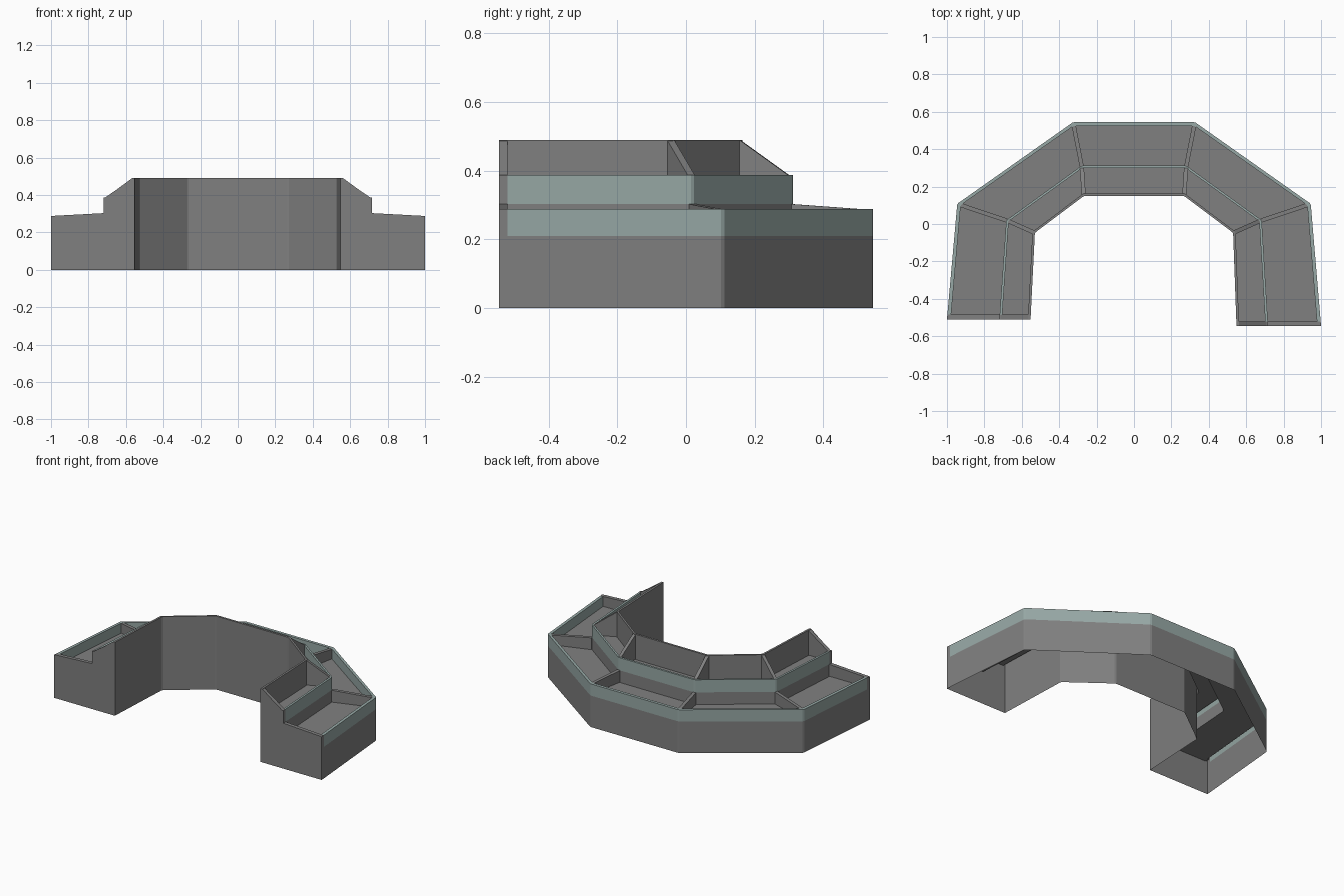
import bpy, bmesh
from mathutils import Vector as V

if "Cube" in bpy.data.objects:
    bpy.data.objects.remove(bpy.data.objects["Cube"])

def material(name, rgb):
    m = bpy.data.materials.new(name)
    m.diffuse_color = (*rgb, 1)
    m.use_nodes = True
    m.node_tree.nodes["Principled BSDF"].inputs["Base Color"].default_value = m.diffuse_color
    return m

GREY = material("stone grey", (0.216, 0.216, 0.216))
TEAL = material("pale teal", (0.31, 0.395, 0.38))

# plan lines from left end to right end: outer wall, middle wall, inner wall
OUT = [(-1, -.51), (-.945, .108), (-.325, .545), (.325, .545), (.945, .108), (1, -.545)]
MID = [(-.72, -.51), (-.683, .02), (-.28, .312), (.28, .312), (.683, .02), (.717, -.545)]
INN = [(-.553, -.51), (-.53, -.047), (-.268, .15), (.268, .15), (.53, -.047), (.548, -.545)]
T, TM, TI, CAP = .02, .014, .014, .025   # wall and end panel thickness
CHAMFER = .006
Z1, Z2, Z3 = .288, .387, .49        # wall tops
F1, F2 = .222, .322                 # tray floors
ROOT1 = .303                        # top of lower dividers at middle wall

def make_object(name, bm, mats):
    bmesh.ops.recalc_face_normals(bm, faces=bm.faces)
    me = bpy.data.meshes.new(name)
    bm.to_mesh(me)
    bm.free()
    for m in mats:
        me.materials.append(m)
    ob = bpy.data.objects.new(name, me)
    bpy.context.collection.objects.link(ob)
    return ob

def station(i):
    return [V(line[i]) for line in (OUT, MID, INN)]

def section(i):
    """Stepped cross-section at a joint, outer foot to inner foot."""
    o, m, n = station(i)
    u = (n - o).normalized()
    return [(o, 0), (o, .21), (o, Z1), (o + u * T, Z1), (o + u * T, F1),
            (m, F1), (m, ROOT1), (m, Z2), (m + u * TM, Z2), (m + u * TM, F2),
            (n - u * TI, F2), (n - u * TI, Z3), (n, Z3), (n, 0)]

def prism(name, points, a, b):
    """Flat panel outline swept between two plan offsets."""
    bm = bmesh.new()
    rings = [[bm.verts.new((p.x + d.x, p.y + d.y, z)) for p, z in points] for d in (a, b)]
    n = len(points)
    bm.faces.new(rings[0])
    bm.faces.new(rings[1])
    for k in range(n):
        j = (k + 1) % n
        bm.faces.new((rings[0][k], rings[0][j], rings[1][j], rings[1][k]))
    return make_object(name, bm, [GREY])

# stepped shell: cross-section swept through all joints, open underneath
SECTION_TEAL = [0, 1, 1, 1, 0, 0, 1, 1, 1, 0, 0, 0, 0]
secs = [section(i) for i in range(6)]

def ring_toward(bm, i, j, dist):
    """Section i shifted a little along the wall toward section j."""
    ring = []
    for (p, z), (q, _) in zip(secs[i], secs[j]):
        r = p + (q - p).normalized() * dist
        ring.append(bm.verts.new((r.x, r.y, z)))
    return ring

bm = bmesh.new()
rings = [ring_toward(bm, 0, 1, 0), ring_toward(bm, 0, 1, CAP)]
for i in range(1, 5):               # two rings per joint make a small chamfer
    rings += [ring_toward(bm, i, i - 1, CHAMFER), ring_toward(bm, i, i + 1, CHAMFER)]
rings += [ring_toward(bm, 5, 4, CAP), ring_toward(bm, 5, 4, 0)]
for r, (a, b) in enumerate(zip(rings, rings[1:])):
    at_end = r in (0, len(rings) - 2)
    for k, mi in enumerate(SECTION_TEAL):
        bm.faces.new((a[k], a[k + 1], b[k + 1], b[k])).material_index = 0 if at_end else mi
make_object("tiered_planter_shell", bm, [GREY, TEAL])

# end panels: thin sheet following the outline, thickened above the trays
for i, side in ((0, "left"), (5, "right")):
    o, m, n = station(i)
    u = (n - o).normalized()
    top = [(m, ROOT1), (m, Z2), (m + u * TM, Z2), (n - u * TI, Z3)]
    bm = bmesh.new()
    bm.faces.new([bm.verts.new((p.x, p.y, z)) for p, z in
                  [(o, 0), (o, Z1)] + top + [(n, Z3), (n, 0)]])
    make_object(side + "_end_sheet", bm, [GREY])
    prism(side + "_lower_end_panel",
          [(o + u * T * .5, F1 + .002), (o + u * T * .5, Z1 + .0005),
           (m + u * .003, ROOT1), (m + u * .003, F1 + .002)], V((0, .0005)), V((0, CAP)))
    prism(side + "_upper_end_panel",
          [(m + u * TM * .6, F2 + .002), (m + u * TM * .6, Z2 - .001),
           (n - u * TI * .7, Z3 - .001), (n - u * TI * .7, F2 + .002)],
          V((0, .0005)), V((0, CAP)))

# sloping dividers across both trays at each joint
for i in range(1, 5):
    o, m, n = station(i)
    u = (n - o).normalized()
    w = V((-u.y, u.x)) * .011
    a, b, c = o + u * T * .8, m + u * .003, m + u * TM * .8
    d = n - u * .008
    prism("lower_divider_%d" % i,
          [(a, F1 + .002), (a, Z1 - .001), (b, ROOT1), (b, F1 + .002)], -w, w)
    prism("upper_divider_%d" % i,
          [(c, F2 + .002), (c, Z2 - .001), (d, Z3 - .001), (d, F2 + .002)], -w, w)
